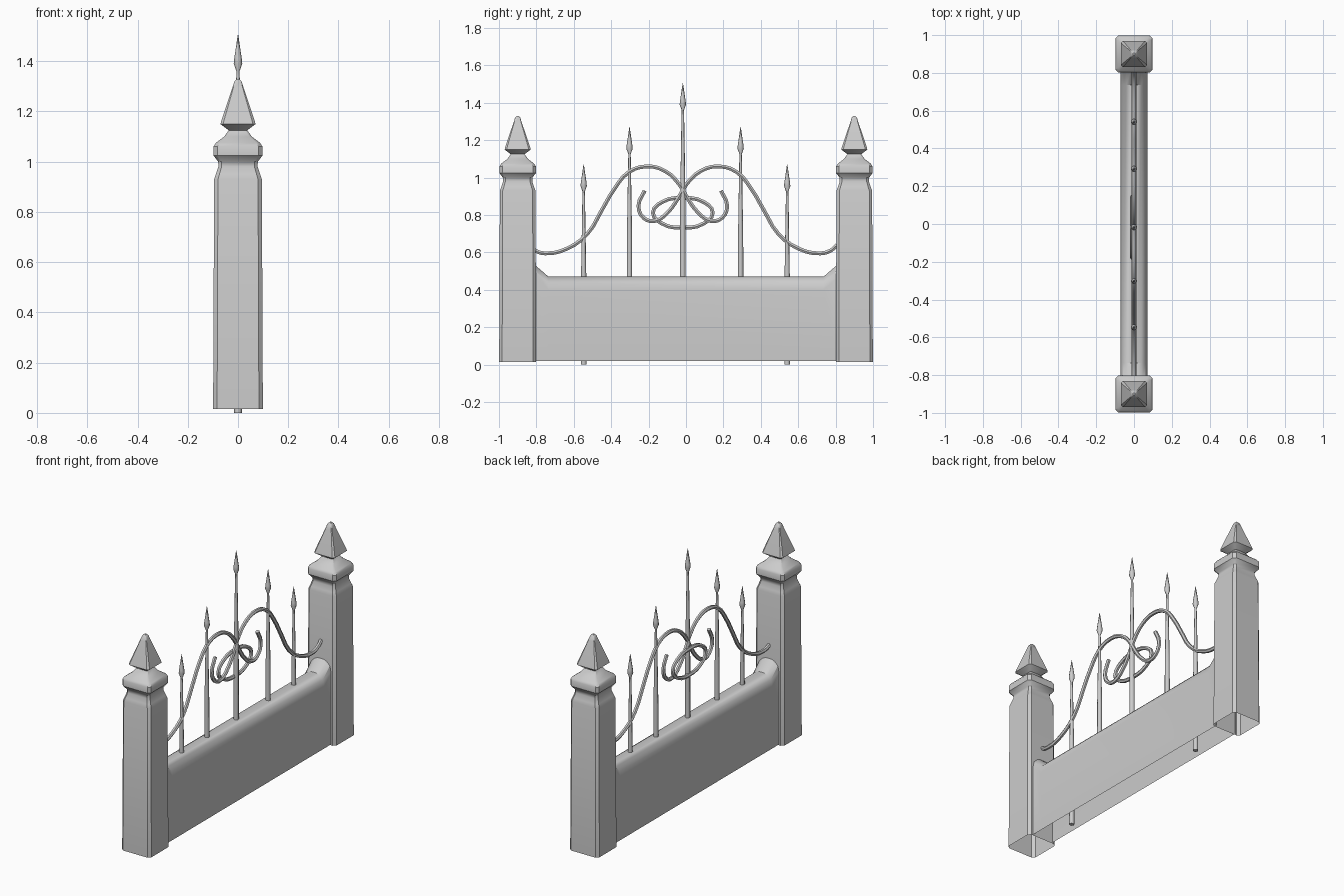
import bpy, math

if "Cube" in bpy.data.objects:
    bpy.data.objects.remove(bpy.data.objects["Cube"])

YC = -0.017  # centre line of the ironwork


def mesh_object(name, verts, faces, angle=35):
    me = bpy.data.meshes.new(name)
    me.from_pydata(verts, [], faces)
    me.update()
    ob = bpy.data.objects.new(name, me)
    bpy.context.collection.objects.link(ob)
    bpy.ops.object.select_all(action='DESELECT')
    ob.select_set(True)
    bpy.context.view_layer.objects.active = ob
    bpy.ops.object.shade_smooth_by_angle(angle=math.radians(angle))
    return ob


def loft(name, rings, closed=True, caps=(False, False), angle=35):
    # bridge a stack of equal-sized vertex rings
    n = len(rings[0])
    verts = [v for r in rings for v in r]
    faces = []
    for i in range(len(rings) - 1):
        for j in range(n if closed else n - 1):
            k = (j + 1) % n
            faces.append((i*n + j, i*n + k, (i+1)*n + k, (i+1)*n + j))
    if caps[0]:
        faces.append(tuple(reversed(range(n))))
    if caps[1]:
        faces.append(tuple(range((len(rings)-1)*n, len(rings)*n)))
    return mesh_object(name, verts, faces, angle)


def chamfered_square(h, y, z):
    c = h * 0.84
    pts = [(h, -c), (h, c), (c, h), (-c, h), (-h, c), (-h, -c), (-c, -h), (c, -h)]
    return [(px, y + py, z) for px, py in pts]


# Posts: (half width, height), open underneath
post_profile = [(0.099, 0.015), (0.095, 0.93), (0.088, 0.95), (0.078, 0.98), (0.079, 1.0),
                (0.098, 1.025), (0.098, 1.06), (0.088, 1.075), (0.055, 1.10), (0.037, 1.125),
                (0.070, 1.15), (0.066, 1.165), (0.022, 1.295), (0.014, 1.32), (0.005, 1.33)]
for side, label in ((-1, "left"), (1, "right")):
    loft("post_" + label, [chamfered_square(h, side * 0.9, z) for h, z in post_profile],
         caps=(False, True))

# Low wall with rounded top, kicked up where it meets the posts
section = [(0.071, 0.02), (0.071, 0.40), (0.062, 0.44), (0.040, 0.462), (0.018, 0.47)]
section += [(-x, z) for x, z in reversed(section)]
wall_rings = []
for y, lift in ((0.81, 0.065), (0.735, 0), (-0.735, 0), (-0.81, 0.065)):
    wall_rings.append([(x, y, z + (lift if z > 0.1 else 0)) for x, z in section])
loft("wall", wall_rings, closed=False)

# Spear bars: one shape repeated at different heights
bar_profile = [(0.015, 0.0), (0.014, 0.47), (0.007, 0.90), (0.006, 0.925),
               (0.017, 0.955), (0.015, 0.975), (0.001, 1.07)]
for i, (y, lift) in enumerate([(-0.547, 0), (-0.302, 0.2), (YC, 0.435), (0.292, 0.2), (0.541, 0)]):
    rings = [[(r * math.cos(a * math.tau / 8), y + r * math.sin(a * math.tau / 8), z + lift)
              for a in range(8)] for r, z in bar_profile]
    loft(f"spear_bar_{i + 1}", rings, caps=(True, True), angle=50)


# Wrought scrollwork
def tube(name, pts, radius, cyclic=False):
    cu = bpy.data.curves.new(name + "_path", 'CURVE')
    cu.dimensions = '3D'
    cu.bevel_depth = radius
    cu.bevel_resolution = 1
    cu.resolution_u = 3
    cu.use_fill_caps = True
    sp = cu.splines.new('BEZIER')
    sp.bezier_points.add(len(pts) - 1)
    for bp, p in zip(sp.bezier_points, pts):
        bp.co = p
        bp.handle_left_type = bp.handle_right_type = 'AUTO'
    sp.use_cyclic_u = cyclic
    ob = bpy.data.objects.new(name, cu)
    bpy.context.collection.objects.link(ob)
    bpy.ops.object.select_all(action='DESELECT')
    ob.select_set(True)
    bpy.context.view_layer.objects.active = ob
    bpy.ops.object.convert(target='MESH')
    bpy.ops.object.shade_smooth_by_angle(angle=math.radians(50))


scroll = [(0.825, 0.64), (0.79, 0.61), (0.735, 0.595), (0.62, 0.62), (0.51, 0.70),
          (0.435, 0.823), (0.366, 0.94), (0.288, 1.03), (0.19, 1.06), (0.095, 1.035),
          (0.02, 0.965), (-0.025, 0.89), (-0.08, 0.815), (-0.15, 0.768), (-0.21, 0.785),
          (-0.237, 0.85), (-0.204, 0.93)]
for side, label in ((-1, "left"), (1, "right")):
    tube("scroll_" + label, [(0, YC + side * u, z) for u, z in scroll], 0.012)

# Oval ring tying the scrolls together
tube("oval_ring", [(-0.01, YC + 0.16 * math.cos(t * math.tau / 8),
                    0.812 + 0.08 * math.sin(t * math.tau / 8)) for t in range(8)], 0.012, True)
